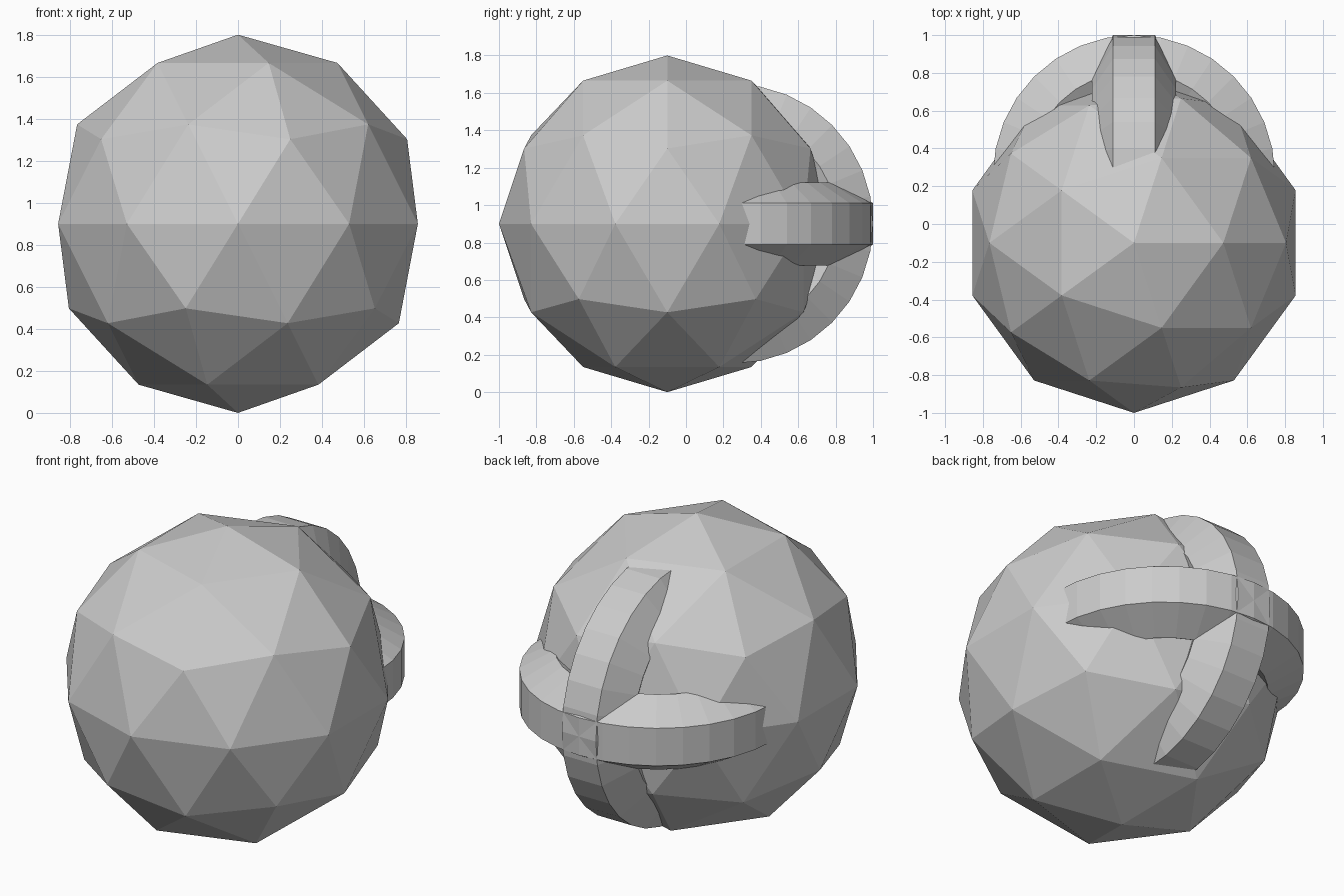
import bpy, bmesh
from math import cos, sin, pi, radians
from mathutils import Vector, Matrix

if "Cube" in bpy.data.objects:
    bpy.data.objects.remove(bpy.data.objects["Cube"])

RING_Y = 0.253      # centre of both rings
TUBE = 0.222        # hexagonal tube radius
MAJOR = 0.747 - TUBE * cos(pi / 6)


def new_object(name, bm):
    bmesh.ops.recalc_face_normals(bm, faces=bm.faces)
    mesh = bpy.data.meshes.new(name)
    bm.to_mesh(mesh)
    bm.free()
    obj = bpy.data.objects.new(name, mesh)
    bpy.context.collection.objects.link(obj)
    return obj


def hex_ring(name, rotation):
    """Hexagonal section with a flat outer side, spun into a full ring."""
    bm = bmesh.new()
    angles = [pi / 6 + i * pi / 3 for i in range(6)]
    verts = [bm.verts.new((0, MAJOR + TUBE * cos(a), TUBE * sin(a))) for a in angles]
    edges = [bm.edges.new((verts[i], verts[(i + 1) % 6])) for i in range(6)]
    bmesh.ops.spin(bm, geom=verts + edges, cent=(0, 0, 0), axis=(0, 0, 1),
                   angle=2 * pi, steps=32, use_duplicate=False)
    bmesh.ops.remove_doubles(bm, verts=bm.verts, dist=1e-4)
    bm.transform(Matrix.Translation((0, RING_Y, 0.9)) @ rotation)
    return new_object(name, bm)


# Faceted ball
bm = bmesh.new()
bmesh.ops.create_icosphere(bm, subdivisions=2, radius=0.9,
                           matrix=Matrix.Translation((0, -0.1, 0.9)))
new_object("ball", bm)

# Two crossed rings half sunk in the back of the ball
hex_ring("horizontal_ring", Matrix.Identity(4))
hex_ring("vertical_ring", Matrix.Rotation(radians(90), 4, 'Y'))
